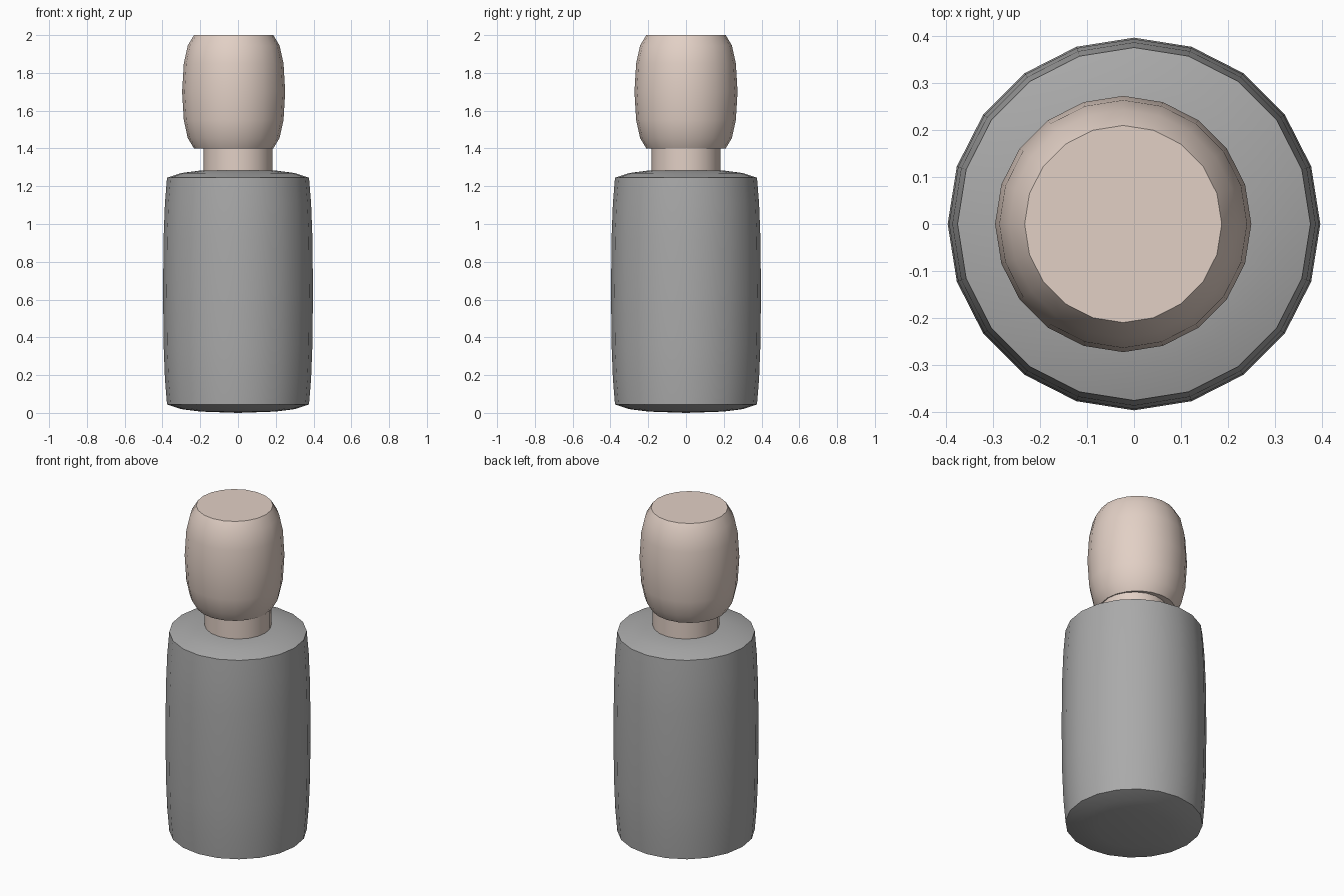
import bpy, bmesh, math

if "Cube" in bpy.data.objects:
    bpy.data.objects.remove(bpy.data.objects["Cube"], do_unlink=True)

SIDES = 20


def material(name, colour):
    mat = bpy.data.materials.new(name)
    mat.use_nodes = True
    mat.diffuse_color = colour
    mat.node_tree.nodes["Principled BSDF"].inputs["Base Color"].default_value = colour
    return mat


def lathe(name, profile, mat, x=0.0):
    """Turn a profile of (radius, height) points, bottom to top, about a vertical axis."""
    bm = bmesh.new()
    rings = []
    for r, z in profile:
        if r == 0:
            rings.append([bm.verts.new((0, 0, z))] * SIDES)
            continue
        angles = [2 * math.pi * i / SIDES for i in range(SIDES)]
        rings.append([bm.verts.new((r * math.cos(a), r * math.sin(a), z)) for a in angles])
    for low, high in zip(rings, rings[1:]):
        for i in range(SIDES):
            j = (i + 1) % SIDES
            corners = dict.fromkeys((low[i], low[j], high[j], high[i]))
            bm.faces.new(list(corners))
    # Flat caps where the profile does not reach the axis
    if profile[0][0] > 0:
        bm.faces.new(rings[0][::-1])
    if profile[-1][0] > 0:
        bm.faces.new(rings[-1])
    mesh = bpy.data.meshes.new(name)
    bm.to_mesh(mesh)
    bm.free()
    mesh.materials.append(mat)
    obj = bpy.data.objects.new(name, mesh)
    obj.location.x = x
    bpy.context.collection.objects.link(obj)
    bpy.ops.object.select_all(action="DESELECT")
    obj.select_set(True)
    bpy.context.view_layer.objects.active = obj
    bpy.ops.object.shade_smooth_by_angle(angle=math.radians(35))
    return obj


def mirrored(half, middle):
    """Complete the lower half of a profile by reflecting it about a height."""
    return half + [(r, 2 * middle - z) for r, z in reversed(half) if z < middle]


grey = material("grey", (0.40, 0.40, 0.40, 1))
skin = material("pale skin", (0.76, 0.63, 0.56, 1))

# Barrel body with shallow domed ends
body = [(0, 0), (0.2, 0.007), (0.3, 0.02), (0.376, 0.045),
        (0.387, 0.18), (0.394, 0.36), (0.397, 0.645)]
lathe("body", mirrored(body, 0.645), grey)

# Straight neck
lathe("neck", [(0.182, 1.26), (0.182, 1.42)], skin)

# Rounded head with flat ends, set slightly to one side
head = [(0.21, 1.4), (0.243, 1.455), (0.264, 1.55), (0.273, 1.7)]
lathe("head", mirrored(head, 1.7), skin, x=-0.023)
